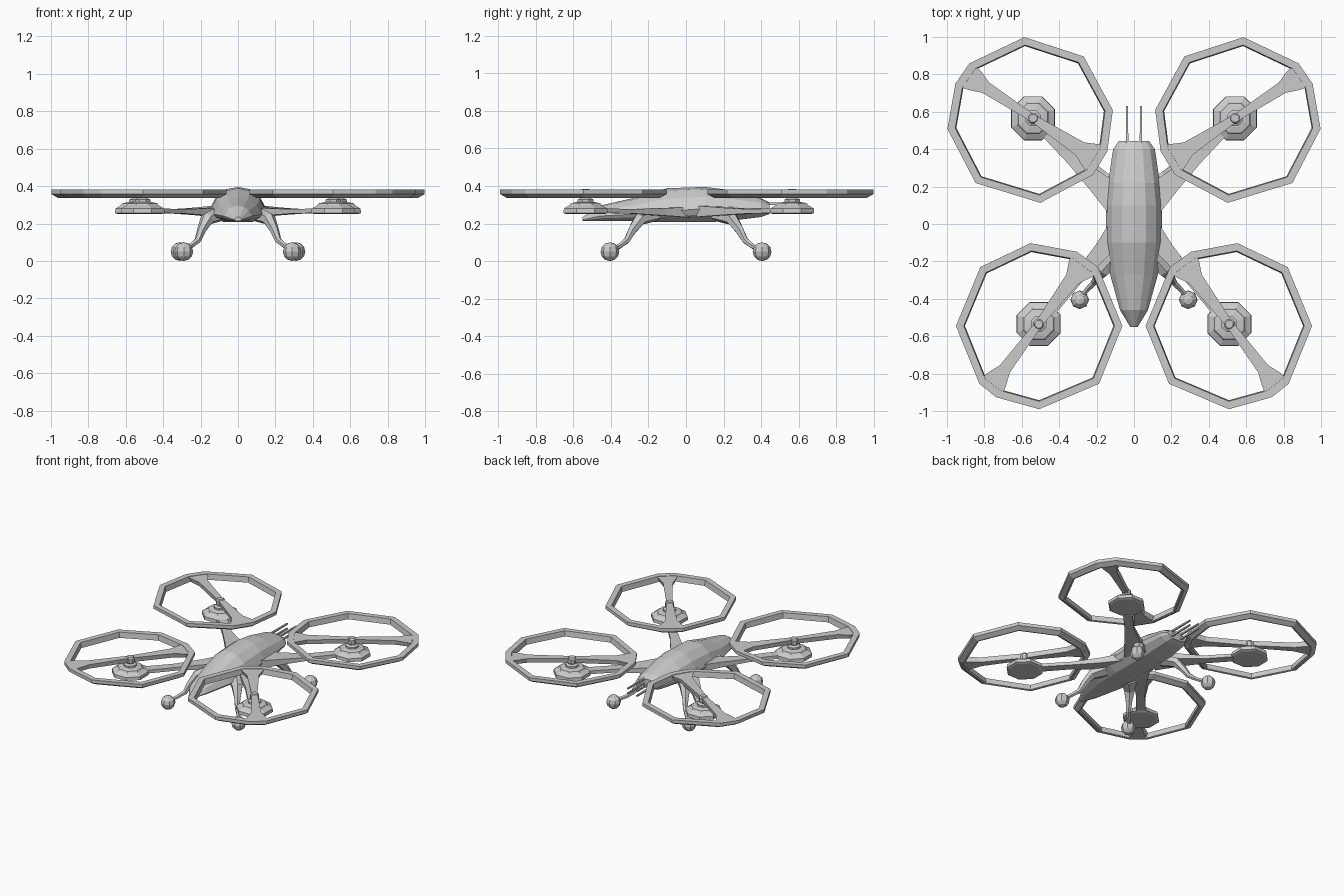
import bpy, bmesh
from math import cos, sin, pi, radians, sqrt
from mathutils import Vector

if "Cube" in bpy.data.objects:
    bpy.data.objects.remove(bpy.data.objects["Cube"])


def finish(name, bm, mirror=True):
    bmesh.ops.recalc_face_normals(bm, faces=bm.faces[:])
    me = bpy.data.meshes.new(name)
    bm.to_mesh(me)
    bm.free()
    ob = bpy.data.objects.new(name, me)
    bpy.context.collection.objects.link(ob)
    if mirror:
        mod = ob.modifiers.new("mirror", 'MIRROR')
        mod.use_mirror_merge = False
    return ob


def loft(name, sections, mirror=True, loop=False):
    """Skin a list of equal-length point rings; cap the ends unless looped."""
    bm = bmesh.new()
    rows = [[bm.verts.new(p) for p in s] for s in sections]
    n = len(rows[0])
    pairs = list(zip(rows, rows[1:])) + ([(rows[-1], rows[0])] if loop else [])
    for a, b in pairs:
        for i in range(n):
            j = (i + 1) % n
            bm.faces.new((a[i], a[j], b[j], b[i]))
    if not loop:
        bm.faces.new(rows[0])
        bm.faces.new(rows[-1])
    return finish(name, bm, mirror)


def sweep(name, path, sides):
    """Path of (x, y, z, half width, half height)."""
    pts = [Vector(p[:3]) for p in path]
    k = sqrt(2) if sides == 4 else 1
    secs = []
    for i, p in enumerate(path):
        t = (pts[min(i + 1, len(pts) - 1)] - pts[max(i - 1, 0)]).normalized()
        side = t.cross(Vector((0, 0, 1))).normalized()
        up = side.cross(t)
        secs.append([pts[i] + side * p[3] * k * cos(a) + up * p[4] * k * sin(a)
                     for a in (2 * pi * (j + .5) / sides for j in range(sides))])
    return loft(name, secs)


def lathe(name, cx, cy, profile, sides=8):
    return loft(name, [[(cx + r * cos(2 * pi * (j + .5) / sides),
                         cy + r * sin(2 * pi * (j + .5) / sides), z)
                        for j in range(sides)] for r, z in profile])


# Fuselage: faceted shell lofted along y (y, half width, bottom, widest z, top)
stations = [(-.55, .02, .213, .22, .235), (-.46, .075, .213, .24, .295),
            (-.27, .128, .213, .25, .338), (-.10, .15, .207, .265, .388),
            (.10, .15, .207, .28, .395), (.22, .138, .212, .28, .38),
            (.40, .112, .235, .28, .335), (.445, .08, .25, .28, .312)]
body = []
for y, w, zb, zm, zt in stations:
    half = [(.42 * w, zt - .1 * (zt - zm)), (.78 * w, zm + .55 * (zt - zm)),
            (w, zm), (.9 * w, zm - .45 * (zm - zb)), (.5 * w, zb)]
    body.append([(0, y, zt)] + [(x, y, z) for x, z in half]
                + [(-x, y, z) for x, z in reversed(half)])
loft("fuselage", body, mirror=False)

# Tail prongs
for i, z in enumerate((.305, .27)):
    sweep(f"tail_prong_{i}", [(.037, .40, z, .007, .007), (.037, .63, z, .005, .005)], 4)

# Rotor units: (name, centre, rim corner angles, strut direction)
rotors = [("rear", (.555, .555), (.54, .565),
           (-6, 26, 43, 86, 130, 173, 202, 221, 263, 311), 33),
          ("front", (.507, -.545), (.51, -.535),
           (0, 45, 84, 117, 135, 180, 224, 270, 301, 316), -53)]
rim = [(.445, .381), (.445, .357), (.41, .337), (.397, .341), (.403, .381)]
for name, (cx, cy), (mx, my), angles, d in rotors:
    loft(name + "_guard_ring",
         [[(cx + r * cos(radians(a)), cy + r * sin(radians(a)), z) for r, z in rim]
          for a in angles], loop=True)

    # Guard struts flaring into the rim at both ends
    for label, turn, flare in (("outer", 0, 1.0), ("inner", 180, 1.25)):
        a = radians(d + turn)
        u, v = Vector((cos(a), sin(a), 0)), Vector((-sin(a), cos(a), 0))
        c = Vector((mx, my, 0))
        secs = []
        for r, w in ((0, .02), (.30, .033 * flare), (.37, .06 * flare), (.415, .07 * flare)):
            secs.append([c + u * r + v * s * w + Vector((0, 0, z))
                         for s, z in ((1, .378), (-1, .378), (-.8, .345), (.8, .345))])
        loft(f"{name}_{label}_guard_strut", secs)

    # Motor pod and hub
    lathe(name + "_motor_pod", mx, my,
          [(.11, .25), (.127, .256), (.125, .28), (.092, .298), (.085, .308), (.05, .315)])
    lathe(name + "_motor_hub", mx, my,
          [(.045, .31), (.045, .328), (.026, .336), (.032, .345), (.032, .372), (.022, .383)])

# Arms from fuselage to motors
sweep("rear_arm", [(.08, .12, .265, .085, .03), (.20, .225, .265, .055, .02),
                   (.33, .345, .265, .032, .012), (.54, .565, .27, .03, .012)], 4)
sweep("front_arm", [(.06, -.02, .26, .075, .028), (.17, -.14, .262, .045, .02),
                    (.30, -.29, .265, .03, .012), (.51, -.535, .27, .035, .012)], 4)

# Legs with faceted ball feet
for name, s, fx in (("rear", 1, .31), ("front", -1, .29)):
    sweep(name + "_leg", [(.10, s * .17, .25, .06, .04), (.165, s * .245, .225, .04, .035),
                          (.195, s * .285, .165, .024, .025), (.215, s * .315, .11, .018, .018),
                          (.25, s * .35, .082, .015, .014), (fx, s * .40, .055, .014, .014)], 6)
    bm = bmesh.new()
    bmesh.ops.create_uvsphere(bm, u_segments=8, v_segments=6, radius=.05)
    bmesh.ops.translate(bm, verts=bm.verts[:], vec=(fx, s * .405, .05))
    finish(name + "_foot", bm)
